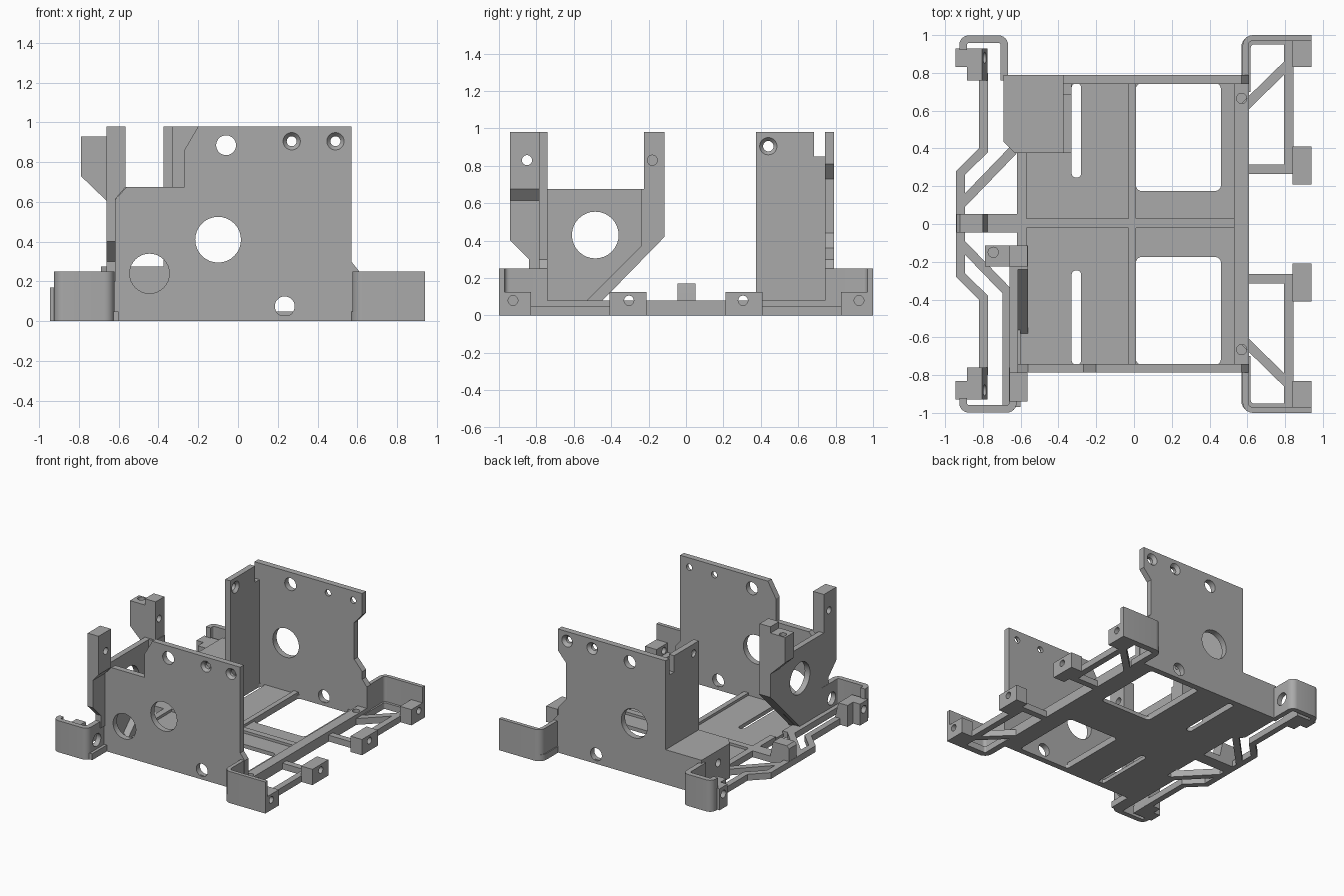
import bpy, bmesh
from math import pi, cos, sin, radians
from mathutils import Vector, Matrix

old = bpy.data.objects.get("Cube")
if old:
    bpy.data.objects.remove(old)

grey = bpy.data.materials.new("plain grey")
grey.use_nodes = True
grey.diffuse_color = (0.4, 0.4, 0.4, 1)
grey.node_tree.nodes["Principled BSDF"].inputs["Base Color"].default_value = (0.4, 0.4, 0.4, 1)
X, Y, Z = 0, 1, 2


def finish(name, bm):
    bmesh.ops.recalc_face_normals(bm, faces=bm.faces)
    mesh = bpy.data.meshes.new(name)
    bm.to_mesh(mesh)
    bm.free()
    mesh.materials.append(grey)
    ob = bpy.data.objects.new(name, mesh)
    bpy.context.collection.objects.link(ob)
    return ob


def prism(name, pts, axis, a, b):
    """Extrude a 2D profile along an axis from a to b."""
    bm = bmesh.new()
    def co(p, t):
        c = list(p)
        c.insert(axis, t)
        return bm.verts.new(c)
    low, high = [co(p, a) for p in pts], [co(p, b) for p in pts]
    bm.faces.new(low)
    bm.faces.new(high)
    n = len(pts)
    for i in range(n):
        j = (i + 1) % n
        bm.faces.new((low[i], low[j], high[j], high[i]))
    return finish(name, bm)


def rect(u0, u1, v0, v1):
    return [(u0, v0), (u1, v0), (u1, v1), (u0, v1)]


def box(name, x0, x1, y0, y1, z0, z1):
    return prism(name, rect(x0, x1, y0, y1), Z, z0, z1)


def round_path(path, r, closed=False):
    """Replace the corners of a path by short arcs."""
    out, n = [], len(path)
    for i, p in enumerate(path):
        p = Vector(p)
        if not closed and i in (0, n - 1):
            out.append(p)
            continue
        a = p + (Vector(path[i - 1]) - p).normalized() * r
        b = p + (Vector(path[(i + 1) % n]) - p).normalized() * r
        c = a + b - p
        for k in range(7):
            t = k / 6 * pi / 2
            out.append(c + (a - c) * cos(t) + (b - c) * sin(t))
    return out


def bar(name, path, width, z1, z0=0):
    """Upright strip of even width along a flat path, with mitred corners."""
    pts = [Vector(p) for p in path]
    left, right = [], []
    for i, p in enumerate(pts):
        d0 = (p - pts[i - 1]).normalized() if i else None
        d1 = (pts[i + 1] - p).normalized() if i < len(pts) - 1 else None
        d0, d1 = d0 or d1, d1 or d0
        n0, n1 = Vector((-d0.y, d0.x)), Vector((-d1.y, d1.x))
        m = (n0 + n1).normalized()
        m *= width / 2 / m.dot(n0)
        left.append(p + m)
        right.append(p - m)
    return prism(name, left + right[::-1], Z, z0, z1)


def cut(ob, cutter):
    cutter.hide_render = True
    mod = ob.modifiers.new("cut", "BOOLEAN")
    mod.operation = "DIFFERENCE"
    mod.object = cutter
    bpy.context.view_layer.objects.active = ob
    bpy.ops.object.modifier_apply(modifier=mod.name)
    bpy.data.objects.remove(cutter)


def hole(ob, axis, u, v, at, r, depth=0.2, r2=None):
    """Round hole along an axis, centred at the given depth; r2 makes it conical."""
    bm = bmesh.new()
    c = [u, v]
    c.insert(axis, at)
    turn = {X: Matrix.Rotation(pi / 2, 4, "Y"), Y: Matrix.Rotation(-pi / 2, 4, "X"), Z: Matrix()}[axis]
    bmesh.ops.create_cone(bm, cap_ends=True, segments=32, radius1=r, radius2=r if r2 is None else r2,
                          depth=depth, matrix=Matrix.Translation(c) @ turn)
    cut(ob, finish("cutter", bm))


# Floor: thin pan, raised ribs, windows and slots
def pierce(ob):
    for s in (1, -1):
        window = round_path(rect(0.01, 0.46, *sorted((0.175 * s, 0.745 * s))), 0.03, True)
        slot = round_path(rect(-0.33, -0.28, *sorted((0.245 * s, 0.745 * s))), 0.024, True)
        for shape in (window, slot):
            cut(ob, prism("cutter", shape, Z, -0.1, 0.2))


floor = box("floor_pan", -0.61, 0.6, -0.78, 0.78, 0, 0.03)
pierce(floor)
box("cross_rib", -0.61, 0.56, -0.02, 0.03, 0, 0.05)
box("centre_rib", -0.03, 0.01, -0.76, 0.76, 0, 0.05)
box("left_edge_rib", -0.62, -0.57, -0.24, 0.4, 0, 0.05)
rim = box("side_rim", 0.53, 0.61, -0.78, 0.78, 0, 0.08)
for s in (1, -1):
    hole(rim, Z, 0.57, 0.665 * s, 0.05, 0.027)

# Front and back walls with matching holes
front = prism("front_wall", [(-0.62, 0), (-0.62, 0.61), (-0.56, 0.675), (-0.27, 0.675), (-0.27, 0.86),
                             (-0.2, 0.98), (0.57, 0.98), (0.57, 0.3), (0.61, 0.25), (0.61, 0)], Y, -0.787, -0.74)
back = prism("back_wall", [(-0.375, 0), (-0.375, 0.98), (0.57, 0.98), (0.57, 0.81), (0.5, 0.73), (0.5, 0.44),
                           (0.57, 0.36), (0.57, 0.3), (0.61, 0.25), (0.61, 0)], Y, 0.742, 0.79)
for wall, s in ((front, -1), (back, 1)):
    for x, z, r in ((-0.06, 0.885, 0.05), (-0.1, 0.41, 0.115), (0.235, 0.075, 0.05)):
        hole(wall, Y, x, z, 0.765 * s, r)
    for x in (0.27, 0.49):
        hole(wall, Y, x, 0.905, 0.765 * s, 0.025)
        hole(wall, Y, x, 0.905, 0.78 * s, *((0.02, 0.04, 0.055) if s > 0 else (0.055, 0.04, 0.02)))
hole(front, Y, -0.445, 0.24, -0.765, 0.1)

# Left side wall, its diagonal brace and posts
panel = prism("left_wall", [(-0.94, 0.675), (-0.94, 0.4), (-0.84, 0.3), (-0.84, 0.2), (-0.79, 0.2), (-0.79, 0),
                            (-0.53, 0), (-0.115, 0.42), (-0.115, 0.675)], X, -0.66, -0.615)
hole(panel, X, -0.485, 0.43, -0.64, 0.125)
prism("diagonal_brace", [(-0.6, 0.01), (-0.24, 0.37), (-0.24, 0.675), (-0.115, 0.675), (-0.115, 0.42),
                         (-0.515, 0.01)], X, -0.62, -0.56)
front_post = prism("front_post", [(-0.66, 0.6), (-0.62, 0.61), (-0.565, 0.675), (-0.565, 0.98), (-0.66, 0.98)],
                   Y, -0.94, -0.785)
rear_post = box("rear_post", -0.66, -0.565, -0.225, -0.115, 0.66, 0.98)
lug = prism("post_lug", [(-0.655, 0.6), (-0.655, 0.93), (-0.79, 0.93), (-0.79, 0.73)], Y, -0.225, -0.115)
hole(front_post, X, -0.85, 0.83, -0.61, 0.027)
hole(rear_post, X, -0.18, 0.83, -0.61, 0.027)
hole(lug, Z, -0.745, -0.15, 0.9, 0.027)

# Tall inner wall and raised platform at the back left
inner = prism("inner_wall", [(0.375, 0), (0.375, 0.98), (0.685, 0.98), (0.685, 0.85), (0.76, 0.85), (0.76, 0)],
              X, -0.375, -0.33)
hole(inner, X, 0.44, 0.905, -0.35, 0.028)
hole(inner, X, 0.44, 0.905, -0.34, 0.02, 0.04, 0.055)
platform = prism("platform", [(-0.69, 0.79), (-0.69, 0.435), (-0.63, 0.375), (-0.36, 0.375), (-0.36, 0.79)],
                 Z, 0, 0.275)
hole(platform, X, 0.58, 0.175, -0.69, 0.03, 0.1)

# Left end frame
box("front_left_ledge", -0.695, -0.6, -0.97, -0.35, 0, 0.05)
for s, side, inner_x in ((1, "back", -0.687), (-1, "front", -0.642)):
    guard = bar(side + "_left_guard", round_path([(-0.905, 0.92 * s), (-0.905, 0.978 * s), (inner_x, 0.978 * s),
                                                 (inner_x, 0.76 * s)], 0.03), 0.04, 0.25)
    hole(guard, X, 0.88 * s, 0.12, inner_x, 0.05)
    y0, y1 = sorted((0.76 * s, 0.93 * s))
    foot = prism(side + "_left_foot", [(-0.885, 0), (-0.885, 0.17), (-0.805, 0.17), (-0.775, 0.05), (-0.775, 0)],
                 Y, y0, y1)
    y0, y1 = sorted((0.83 * s, 0.93 * s))
    toe = box(side + "_left_toe", -0.945, -0.88, y0, y1, 0, 0.17)
    for ob in (foot, toe):
        hole(ob, X, 0.88 * s, 0.11, -0.85, 0.03, 0.4)
    bar(side + "_left_rail", [(-0.797, 0.8 * s), (-0.797, 0.39 * s), (-0.918, 0.27 * s), (-0.918, 0)], 0.047, 0.05)
    bar(side + "_left_strut", [(-0.92, 0.1 * s), (-0.64, 0.39 * s)], 0.05, 0.05)
box("left_tab", -0.94, -0.6, -0.045, 0.052, 0, 0.05)
prism("left_stop", [(-0.94, 0), (-0.94, 0.15), (-0.92, 0.17), (-0.8, 0.17), (-0.775, 0.05), (-0.775, 0)],
      Y, -0.045, 0.052)

# Right end frame
for s, side in ((1, "back"), (-1, "front")):
    bar(side + "_right_guard", round_path([(0.94, 0.985 * s), (0.59, 0.985 * s), (0.59, 0.755 * s)], 0.04),
        0.03, 0.25)
    bar(side + "_right_base", round_path([(0.94, 0.975 * s), (0.593, 0.975 * s), (0.593, 0.7 * s)], 0.04),
        0.05, 0.05)
    bar(side + "_right_rail", [(0.82, 0.98 * s), (0.82, 0.29 * s), (0.59, 0.29 * s)], 0.05, 0.05)
    bar(side + "_right_strut", [(0.59, 0.625 * s), (0.82, 0.85 * s)], 0.05, 0.05)
    for part, lo, hi, at in (("corner_block", 0.83, 0.98, 0.925), ("middle_block", 0.21, 0.41, 0.305)):
        y0, y1 = sorted((lo * s, hi * s))
        block = box(side + "_right_" + part, 0.84, 0.94, y0, y1, 0, 0.125)
        hole(block, X, at * s, 0.08, 0.9, 0.026)

# Smooth the round parts, keep the edges crisp
for ob in bpy.context.scene.objects:
    ob.select_set(ob.type == "MESH")
bpy.ops.object.shade_smooth_by_angle(angle=radians(30))
